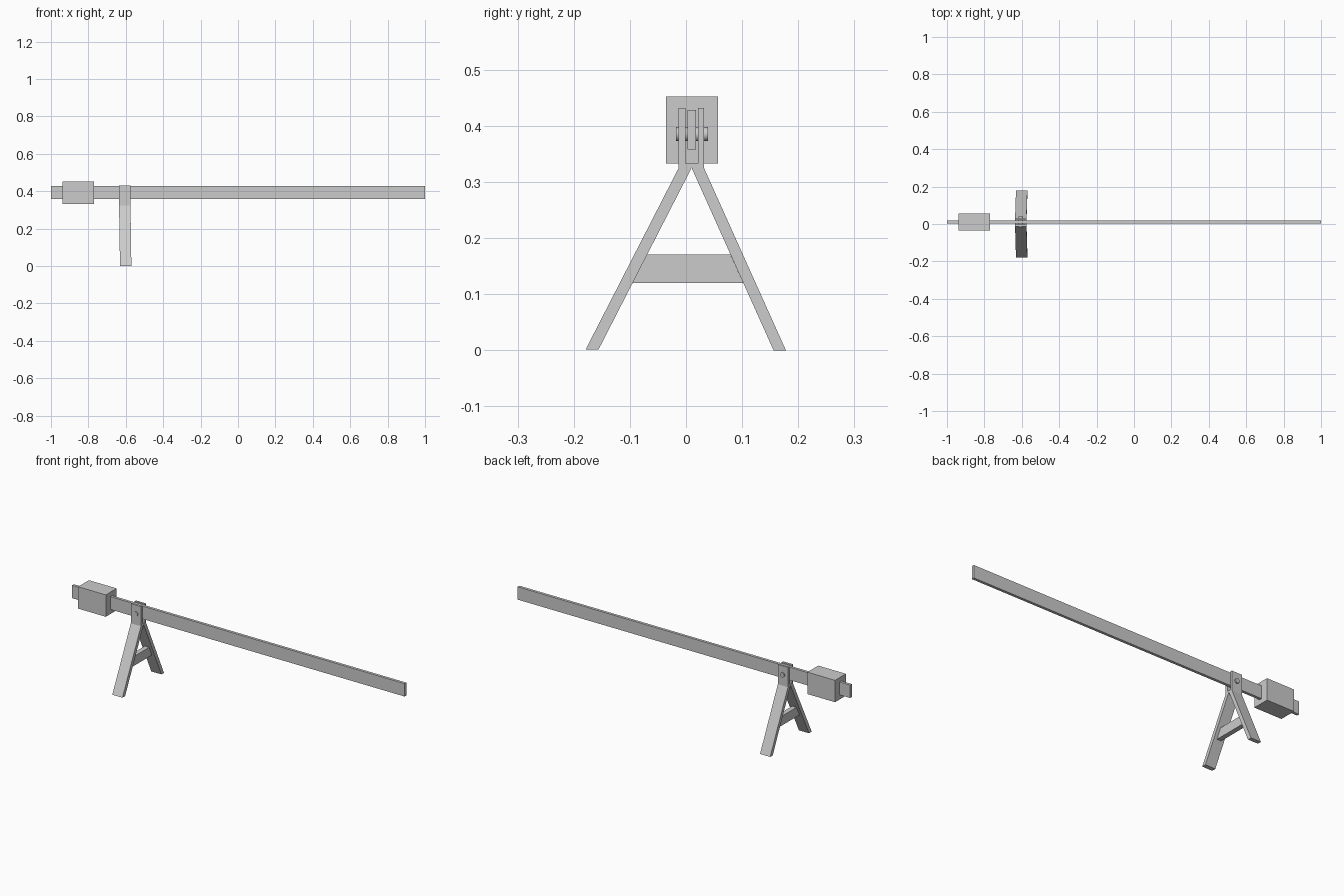
import bpy, math

if "Cube" in bpy.data.objects:
    bpy.data.objects.remove(bpy.data.objects["Cube"])


def mesh(name, verts, faces):
    me = bpy.data.meshes.new(name)
    me.from_pydata(verts, [], faces)
    ob = bpy.data.objects.new(name, me)
    bpy.context.collection.objects.link(ob)
    return ob


def prism(name, prof, x0, x1, lean=0.0):
    # extrude a y-z profile along x; lean shifts the foot sideways
    n = len(prof)
    def off(z):
        return lean * max(0, 1 - z / 0.33)
    verts = [(x + off(z), y, z) for x in (x0, x1) for y, z in prof]
    faces = [tuple(range(n))[::-1], tuple(range(n, 2 * n))]
    faces += [(i, (i + 1) % n, n + (i + 1) % n, n + i) for i in range(n)]
    return mesh(name, verts, faces)


def box(name, x, y, z):
    return prism(name, [(y[0], z[0]), (y[1], z[0]), (y[1], z[1]), (y[0], z[1])], *x)


# Long arm and counterweight
box("barrier_arm", (-1, 1), (0.003, 0.018), (0.358, 0.428))
box("counterweight", (-0.937, -0.77), (-0.036, 0.057), (0.333, 0.452))

# Legs with upright fork cheeks, meeting below the arm
front = [(-0.179, 0.001), (-0.156, 0.001), (0.010, 0.325), (0.010, 0.333),
         (-0.001, 0.333), (-0.001, 0.432), (-0.013, 0.432), (-0.013, 0.325)]
back = [(0.156, 0), (0.156, 0), (0.010, 0.325), (0.010, 0.333),
        (0.021, 0.333), (0.021, 0.432), (0.032, 0.432), (0.032, 0.325), (0.178, 0)]
prism("front_leg", front, -0.636, -0.575, 0.005)
prism("back_leg", [back[0]] + [back[-1]] + back[:1:-1][1:], -0.636, -0.575, 0.005)

# Cross brace
prism("leg_brace", [(-0.099, 0.12), (0.102, 0.12), (0.079, 0.171), (-0.072, 0.171)],
      -0.616, -0.590)

# Pivot bolt
bpy.ops.mesh.primitive_cylinder_add(vertices=32, radius=0.0125, depth=0.057,
                                    location=(-0.605, 0.0105, 0.385),
                                    rotation=(math.pi / 2, 0, 0))
bpy.context.object.name = "pivot_bolt"
bpy.ops.object.shade_smooth_by_angle()
